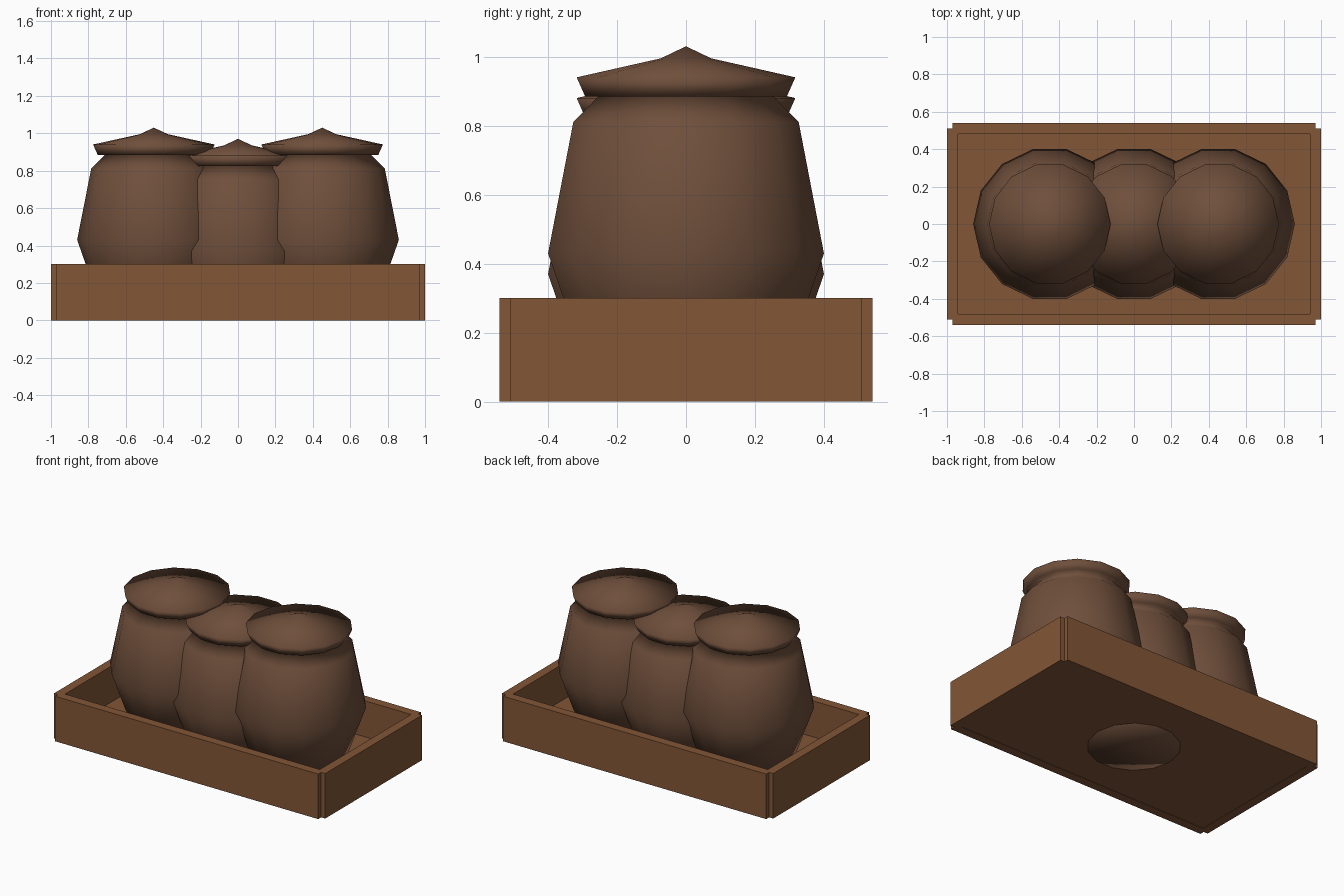
import bpy, bmesh, math

if "Cube" in bpy.data.objects:
    bpy.data.objects.remove(bpy.data.objects["Cube"])


def material(name, rgb):
    m = bpy.data.materials.new(name)
    m.diffuse_color = (*rgb, 1)
    m.use_nodes = True
    m.node_tree.nodes["Principled BSDF"].inputs["Base Color"].default_value = m.diffuse_color
    return m


wood = material("wood brown", (0.223, 0.093, 0.038))
cloth = material("sack brown", (0.159, 0.078, 0.044))


def add_object(name, bm, mat):
    mesh = bpy.data.meshes.new(name)
    bmesh.ops.recalc_face_normals(bm, faces=bm.faces)
    bm.to_mesh(mesh)
    bm.free()
    mesh.materials.append(mat)
    ob = bpy.data.objects.new(name, mesh)
    bpy.context.collection.objects.link(ob)
    return ob


def box(name, lo, hi):
    bm = bmesh.new()
    bmesh.ops.create_cube(bm, size=1)
    for v in bm.verts:
        for i in range(3):
            v.co[i] = lo[i] if v.co[i] < 0 else hi[i]
    return add_object(name, bm, wood)


def lathe(name, profile, sides, location):
    """Turn (radius, z) points around z; the end points lie on the axis."""
    bm = bmesh.new()
    rings = []
    for r, z in profile:
        if r == 0:
            rings.append([bm.verts.new((0, 0, z))] * sides)
        else:
            rings.append([bm.verts.new((r * math.cos(k * math.tau / sides),
                                        r * math.sin(k * math.tau / sides), z))
                          for k in range(sides)])
    for a, b in zip(rings, rings[1:]):
        for k in range(sides):
            n = (k + 1) % sides
            corners = list(dict.fromkeys((a[k], a[n], b[n], b[k])))
            bm.faces.new(corners)
    for f in bm.faces:
        f.smooth = True
    ob = add_object(name, bm, cloth)
    ob.location = location
    return ob


# Tray: floor and four overlapping boards that leave notched corners
box("tray_floor", (-0.945, -0.485, 0.002), (0.945, 0.485, 0.06))
for side, s in (("front", -1), ("back", 1)):
    y = sorted((s * 0.48, s * 0.54))
    box(f"{side}_board", (-0.97, y[0], 0), (0.97, y[1], 0.3))
for side, s in (("left", -1), ("right", 1)):
    x = sorted((s * 0.94, s * 1.0))
    box(f"{side}_board", (x[0], -0.51, 0), (x[1], 0.51, 0.3))

# Sacks: bulging body, pinched neck, flared rim and a low heaped top
sack_profile = [(0, 0), (0.28, 0), (0.41, 0.37), (0.335, 0.75), (0.26, 0.825),
                (0.30, 0.825), (0.325, 0.88), (0.075, 0.935), (0, 0.97)]
for name, x, z in (("left", -0.45, 0.06), ("middle", 0, 0), ("right", 0.45, 0.06)):
    lathe(f"{name}_sack", sack_profile, 14, (x, 0, z))
